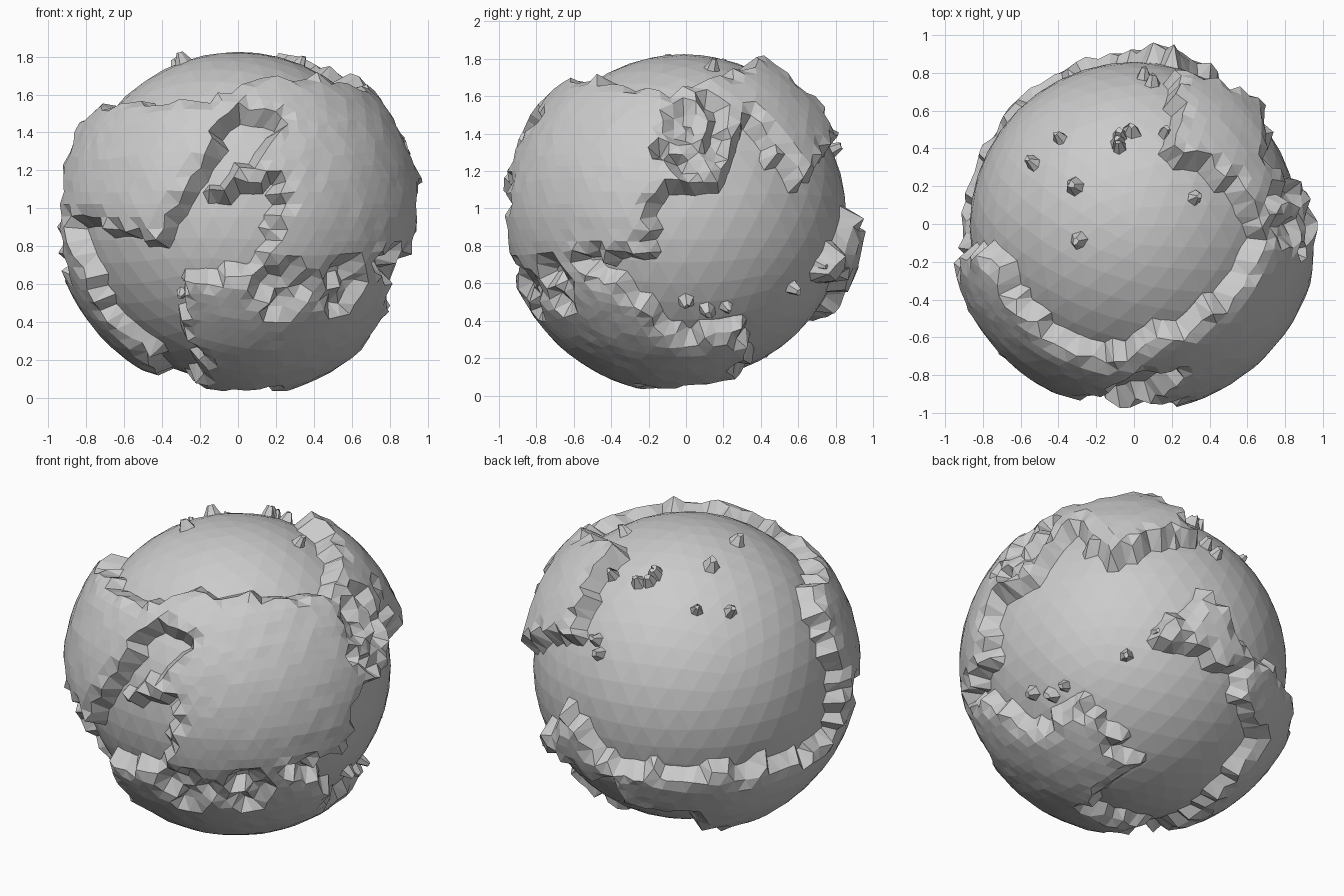
import bpy, bmesh, math, random
from mathutils import Vector, noise

if "Cube" in bpy.data.objects:
    bpy.data.objects.remove(bpy.data.objects["Cube"])

random.seed(4)
C = Vector((0, -.012, .955))
R_SEA, R_LAND = .87, .98


def view(toward, depth, grid=True):
    # right, up and toward axes, least depth, and where the globe centre falls
    t = Vector(toward).normalized()
    r = Vector((0, 0, 1)).cross(t).normalized() if abs(t.z) < .9 else Vector((1, 0, 0))
    u = t.cross(r) if abs(t.z) < .9 else Vector((0, 1, 0))
    return r, u, t, depth, (C.dot(r), C.dot(u)) if grid else (0, 0)


FRONT, RIGHT = view((0, -1, 0), .15), view((1, 0, 0), .2)
TOP, UNDER = view((0, 0, 1), .53), view((0, 0, -1), .3)
BACK_L, BACK_R = view((-3, 4, 2), .08, False), view((4, 4, -3), .1, False)

# rough land outlines, each drawn in one view
COASTS = [
    (FRONT, [(-1.1, 1), (-.4, .82), (-.12, 1.3), (.1, 1.68), (-.2, 1.54), (-1.1, 1.54)]),
    (FRONT, [(.03, 1.5), (.27, 1.45), (-.25, 1), (.2, 1.17), (.12, .66), (1.1, .76), (1.1, 1.3), (.1, 1.68)]),
    (FRONT, [(-.28, -.1), (-.2, .42), (.75, .52), (.8, -.1)]),
    (FRONT, [(-1.2, 1), (-.87, 1), (-.72, .55), (-.45, .1)]),
    (RIGHT, [(-.65, 1.7), (-.2, 1.55), (.4, 1.78), (.85, 1.45), (.6, 1.1), (.33, 1.45),
             (.2, 1.13), (-.3, 1.08), (-.1, .86), (-1.1, .75)]),
    (RIGHT, [(-1, .5), (-.42, .68), (0, .3), (.3, .4), (.3, -.1), (-1, -.1)]),
    (TOP, [(.25, .6), (.65, .36), (.68, 0), (.5, -.35), (.05, -.64), (-.2, -.68), (-.5, -.52),
           (-1.1, -.2), (0, -1.3), (1.3, -.3), (.8, .65), (.3, .85)]),
    (BACK_R, [(.2, .12), (.5, .42), (.68, .05), (.6, -.07)]),
    (BACK_R, [(-.9, -.13), (-.52, -.4), (.03, -.38), (-.24, -.8), (-1, -.9)]),
    (BACK_L, [(-.5, -.5), (0, -.57), (.57, -.5), (1.1, -.25), (.3, -.88), (-.35, -.72)]),
    (UNDER, [(-1, -.4), (-.42, -.42), (-.38, .8), (-1, 1)]),
    (UNDER, [(-.28, -1), (-.28, -.6), (.2, -.1), (.27, .35), (.6, -1)]),
]
# broken, mountainous ground (view, place, reach)
ROUGH = [(RIGHT, .03, 1.38, .2), (FRONT, .05, .95, .16), (FRONT, .2, .58, .14), (FRONT, .5, .62, .14)]


def inside(px, py, poly):
    hit = False
    for (x1, y1), (x2, y2) in zip(poly, poly[1:] + poly[:1]):
        if (y1 > py) != (y2 > py) and px < (x2 - x1) * (py - y1) / (y2 - y1) + x1:
            hit = not hit
    return hit


def is_land(n):
    # a little noise makes the coasts ragged
    p = (n + noise.noise_vector(n * 6) * .035).normalized() * .91
    return any(p.dot(t) > depth and inside(p.dot(r) + o[0], p.dot(u) + o[1], poly)
               for (r, u, t, depth, o), poly in COASTS)


def is_rough(n):
    p = n * .93
    return any(p.dot(t) > .2 and math.hypot(p.dot(r) + o[0] - x, p.dot(u) + o[1] - y) < reach
               for (r, u, t, _, o), x, y, reach in ROUGH)


def finish(bm, name):
    bmesh.ops.recalc_face_normals(bm, faces=bm.faces)
    me = bpy.data.meshes.new(name)
    bm.to_mesh(me)
    bm.free()
    ob = bpy.data.objects.new(name, me)
    ob.location = C
    bpy.context.collection.objects.link(ob)


def jitter(a):
    return Vector([random.uniform(-a, a) for _ in range(3)])


# ocean: faceted ball
bm = bmesh.new()
bmesh.ops.create_icosphere(bm, subdivisions=4, radius=R_SEA)
finish(bm, "ocean")

# continents: raised shell with rough coasts and sunken skirts
bm = bmesh.new()
bmesh.ops.create_icosphere(bm, subdivisions=5, radius=1)
land = {v: is_land(v.co.normalized()) for v in bm.verts}
coast = {v for v in bm.verts if land[v] and not all(land[e.other_vert(v)] for e in v.link_edges)}
moved = {}
for v in bm.verts:
    n = v.co.normalized()
    top = R_LAND - .03 * max(0, -n.z)
    if land[v] and is_rough(n):
        moved[v] = (n + jitter(.015)).normalized() * random.uniform(R_SEA + .01, top)
    elif v in coast:
        moved[v] = (n + jitter(.016)).normalized() * (top + random.uniform(-.045, .012))
    elif land[v]:
        moved[v] = n * (top + random.uniform(-.003, .003))
    else:
        moved[v] = (n + jitter(.012)).normalized() * (R_SEA - .015)
for v, co in moved.items():
    co.z = max(co.z, -C.z)
    v.co = co
bmesh.ops.delete(bm, geom=[f for f in bm.faces if not any(land[v] for v in f.verts)], context='FACES')
finish(bm, "continents")

# islands: small blunt pyramids, some in clusters (view, place, how many)
ISLES = [
    (TOP, -.54, .33, 1), (TOP, -.4, .46, 1), (TOP, -.32, .2, 1), (TOP, -.3, -.09, 1),
    (TOP, -.04, .47, 4), (TOP, .17, .49, 1), (TOP, .33, .14, 1), (TOP, .12, .74, 2),
    (FRONT, -.3, .55, 1), (RIGHT, 0, .49, 1), (RIGHT, .18, .42, 2), (RIGHT, .58, .57, 1),
    (RIGHT, .76, .64, 3),
]
bm = bmesh.new()
for (r, u, t, _, o), x, y, count in ISLES:
    for i in range(count):
        spread = jitter(.07) if count > 1 else Vector()
        a, b = x - o[0] + spread.x, y - o[1] + spread.y
        n = (r * a + u * b + t * math.sqrt(max(.01, .79 - a * a - b * b))).normalized()
        m = n.to_track_quat('Z', 'Y').to_matrix().to_4x4()
        m.translation = n * (R_SEA + .015)
        w = random.uniform(.045, .065)
        res = bmesh.ops.create_cone(bm, cap_ends=True, segments=6, radius1=w,
                                    radius2=w * .3, depth=.08, matrix=m)
        for p in res["verts"]:
            p.co += jitter(.008)
finish(bm, "islands")
